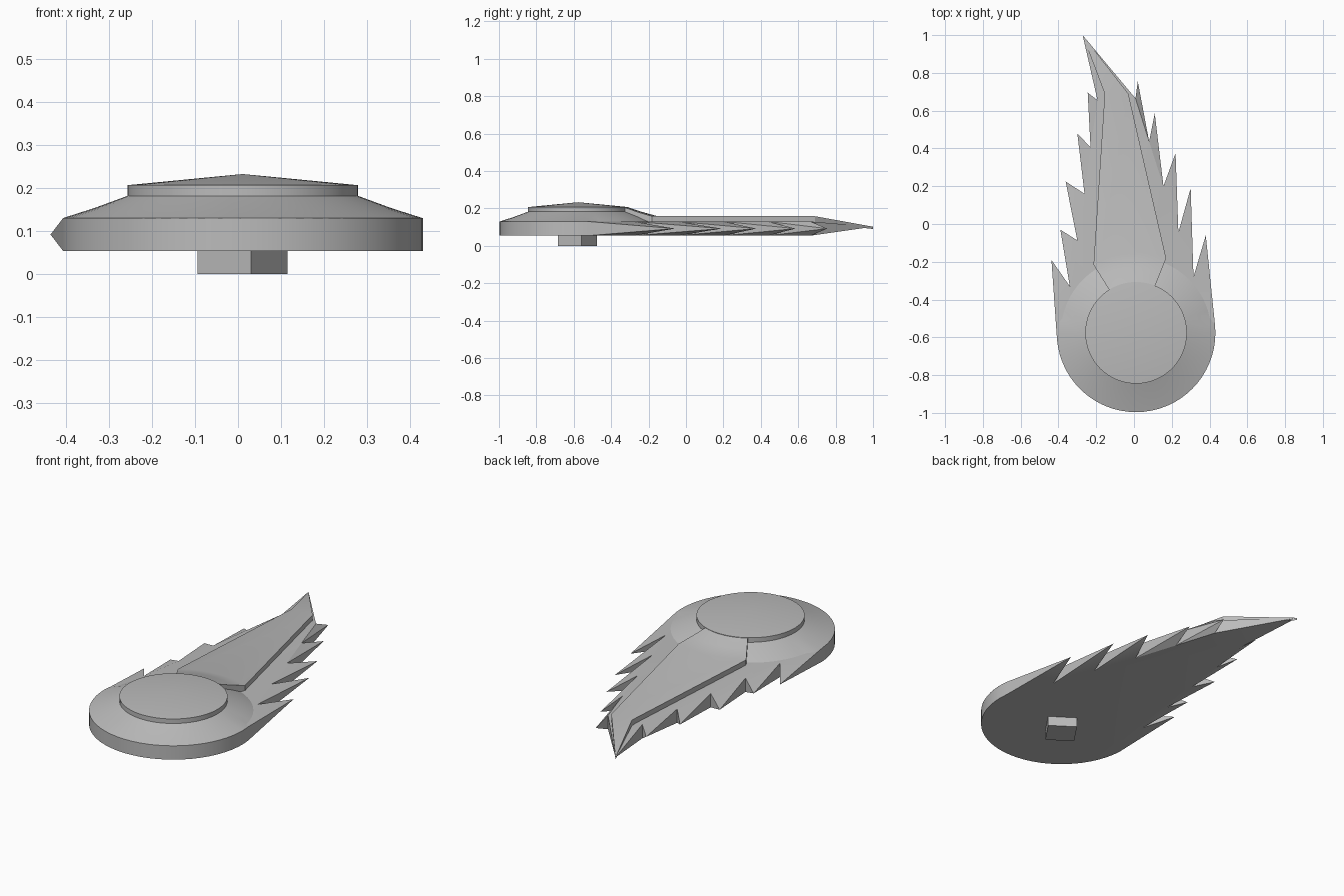
import bpy
import bmesh
from math import sin, cos, radians, atan2
from mathutils import Vector

if "Cube" in bpy.data.objects:
    bpy.data.objects.remove(bpy.data.objects["Cube"])

grey = bpy.data.materials.new("plain grey")
grey.use_nodes = True
grey.diffuse_color = (0.5, 0.5, 0.5, 1)
grey.node_tree.nodes["Principled BSDF"].inputs["Base Color"].default_value = (0.5, 0.5, 0.5, 1)

CENTRE = Vector((0.011, -0.576))
LOW, TOP, MID = 0.054, 0.13, 0.092
TAIL_TIP = (-0.272, 1.0, 0.102)


def polar(r, angle, z):
    return (CENTRE.x + r * cos(angle), CENTRE.y + r * sin(angle), z)


def finish(bm, name):
    bmesh.ops.remove_doubles(bm, verts=bm.verts, dist=0.0001)
    bmesh.ops.recalc_face_normals(bm, faces=bm.faces)
    mesh = bpy.data.meshes.new(name)
    bm.to_mesh(mesh)
    bm.free()
    mesh.materials.append(grey)
    obj = bpy.data.objects.new(name, mesh)
    bpy.context.collection.objects.link(obj)
    bpy.ops.object.select_all(action="DESELECT")
    obj.select_set(True)
    bpy.context.view_layer.objects.active = obj
    bpy.ops.object.shade_smooth_by_angle(angle=radians(25))
    return obj


# Body: rounded head, then notches joined by pyramid spikes (None = plain wall)
right = [((0.315, -0.28), (0.38, -0.06)), ((0.235, -0.045), (0.30, 0.19)),
         ((0.156, 0.2), (0.22, 0.375)), ((0.08, 0.437), (0.11, 0.585)),
         ((0.008, 0.665), (0.02, 0.755))]
left = [((-0.34, -0.33), (-0.437, -0.19)), ((-0.30, -0.087), (-0.39, -0.03)),
        ((-0.262, 0.16), (-0.362, 0.225)), ((-0.23, 0.405), (-0.30, 0.48)),
        ((-0.193, 0.655), (-0.245, 0.695))]
ring = [(polar(0.42, radians(184 + i * 183 / 30), 0)[:2], None) for i in range(31)]
ring += [(n, (*t, MID)) for n, t in right]
ring.append((left[-1][0], TAIL_TIP))
for i in range(len(left) - 2, -1, -1):
    ring.append((left[i][0], (*left[i + 1][1], MID)))
ring[0] = (ring[0][0], (*left[0][1], MID))

bm = bmesh.new()
lower = [bm.verts.new((*p, LOW)) for p, _ in ring]
upper = [bm.verts.new((*p, TOP)) for p, _ in ring]
bm.faces.new(lower)
bm.faces.new(upper)
for i, (_, tip) in enumerate(ring):
    wall = [lower[i - 1], lower[i], upper[i], upper[i - 1]]
    if tip is None:
        bm.faces.new(wall)
    else:
        point = bm.verts.new(tip)
        for a, b in zip(wall, wall[1:] + wall[:1]):
            bm.faces.new((a, b, point))
finish(bm, "spiked_body")


# Surfaces turned about the head centre
def turned(name, profile, steps=64):
    bm = bmesh.new()
    rows = []
    for r, z, back_r in profile:
        row = []
        for i in range(steps):
            a = i * radians(360) / steps
            row.append(bm.verts.new(polar(back_r if sin(a) > 0.1 else r, a, z)))
        rows.append(row)
    for lo, hi in zip(rows, rows[1:]):
        for i in range(steps):
            bm.faces.new((lo[i - 1], lo[i], hi[i], hi[i - 1]))
    return finish(bm, name)


turned("sloped_shoulder", [(0.42, TOP, 0.398), (0.345, 0.154, 0.345), (0.269, 0.182, 0.269)])
turned("domed_disc", [(0.269, 0.175, 0.269), (0.269, 0.207, 0.269), (0, 0.233, 0)])

# Tail plate: fans out from the disc, runs flat, then drops to the tail tip
bm = bmesh.new()
STEPS = 12
angles = [radians(68 + i * 54 / STEPS) for i in range(STEPS + 1)]
rows = [[bm.verts.new(polar(r, a, z)) for a in angles]
        for r, z in [(0.262, 0.207), (0.345, 0.18), (0.425, 0.158)]]
for near, far in zip(rows, rows[1:]):
    for i in range(STEPS):
        bm.faces.new((near[i], near[i + 1], far[i + 1], far[i]))
end_right = bm.verts.new((-0.03, 0.69, 0.158))
end_left = bm.verts.new((-0.155, 0.69, 0.158))
tip = bm.verts.new(TAIL_TIP)
bm.faces.new(rows[-1] + [end_left, end_right])
bm.faces.new((end_right, end_left, tip))
# Side walls drop into the body
for edge in [e for e in bm.edges if e.is_boundary]:
    a, b = edge.verts
    feet = [bm.verts.new((v.co.x, v.co.y, v.co.z - (0.012 if v is tip else 0.034))) for v in (b, a)]
    bm.faces.new((a, b, *feet))
finish(bm, "tail_plate")

# Square peg under the head, set at an angle
bpy.ops.mesh.primitive_cube_add(size=1, location=(0.01, -0.58, 0.03),
                                rotation=(0, 0, atan2(-0.085, 0.125)))
peg = bpy.context.object
peg.name = "square_peg"
peg.scale = (0.151, 0.151, 0.06)
peg.data.materials.append(grey)
